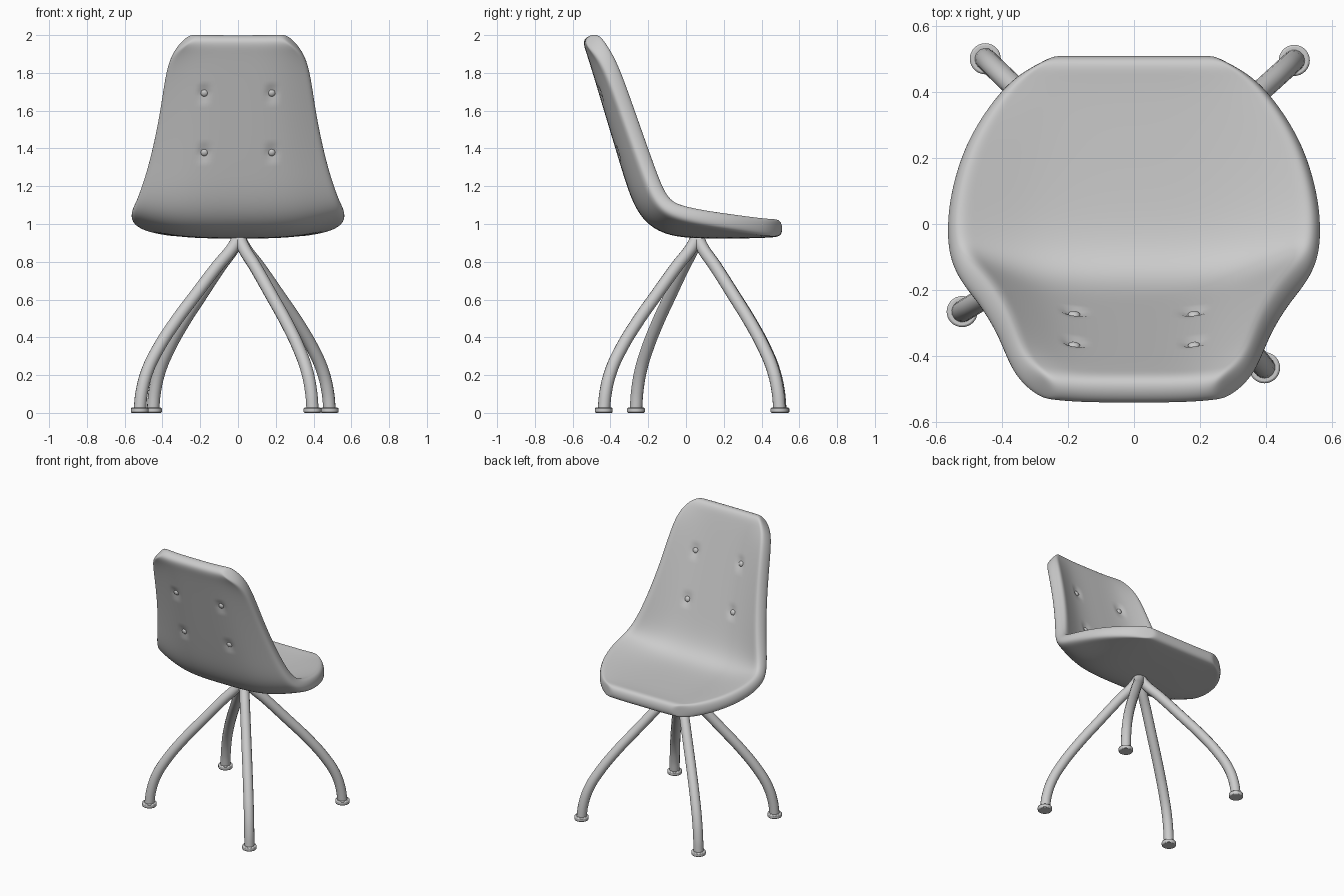
import bpy, bmesh
from mathutils import Vector

if "Cube" in bpy.data.objects:
    bpy.data.objects.remove(bpy.data.objects["Cube"])

# Shell stations from seat edge to top of back: y, z, half width, side lift
ST = [(0.511, 0.98, 0.27, 0), (0.452, 0.975, 0.355, 0.006), (0.38, 0.971, 0.425, 0.02),
      (0.24, 0.969, 0.516, 0.045), (0.06, 0.969, 0.563, 0.075), (-0.08, 0.98, 0.562, 0.10),
      (-0.178, 1.03, 0.545, 0.11), (-0.243, 1.13, 0.515, 0.105), (-0.296, 1.3, 0.463, 0.095),
      (-0.374, 1.56, 0.407, 0.08), (-0.452, 1.82, 0.375, 0.065), (-0.485, 1.925, 0.335, 0.03),
      (-0.511, 1.999, 0.26, 0)]
HALF = [0.3, 0.55, 0.75, 0.89, 1.0]
US = [-u for u in reversed(HALF)] + [0] + HALF


def link(name, mesh):
    ob = bpy.data.objects.new(name, mesh)
    bpy.context.collection.objects.link(ob)
    return ob


def smooth(mesh):
    for p in mesh.polygons:
        p.use_smooth = True


# Seat shell: curved sheet, thickened and rounded
bm = bmesh.new()
rows = []
for i, (y, z, w, lift) in enumerate(ST):
    a, b = ST[max(i - 1, 0)], ST[min(i + 1, len(ST) - 1)]
    t = Vector((0, b[0] - a[0], b[1] - a[1])).normalized()
    n = Vector((0, t.z, -t.y))
    end = 1 if i == 0 else -1 if i == len(ST) - 1 else 0
    rows.append([bm.verts.new(Vector((u * w, y, z)) +
                 n * lift * max(0, (abs(u) - 0.4) / 0.6) ** 1.5 +
                 t * end * 0.016 * (abs(u) == 1)) for u in US])
for r, s in zip(rows, rows[1:]):
    for j in range(len(US) - 1):
        bm.faces.new((r[j], r[j + 1], s[j + 1], s[j]))
bmesh.ops.recalc_face_normals(bm, faces=bm.faces)
me = bpy.data.meshes.new("seat_shell")
bm.to_mesh(me)
bm.free()
shell = link("seat_shell", me)
sol = shell.modifiers.new("thickness", 'SOLIDIFY')
sol.thickness, sol.offset = 0.092, 0
sub = shell.modifiers.new("round", 'SUBSURF')
sub.levels = sub.render_levels = 3
dg = bpy.context.evaluated_depsgraph_get()
dense = bpy.data.meshes.new_from_object(shell.evaluated_get(dg))
shell.modifiers.clear()
shell.data = dense
smooth(dense)
bpy.context.view_layer.update()

# Buttons on both faces of the back, each in a soft dimple
hits = []
for x in (-0.18, 0.18):
    for z in (1.375, 1.69):
        for side in (-1, 1):
            ok, p, n, _ = shell.ray_cast(Vector((x, side * 2, z)), Vector((0, -side, 0)))
            if ok:
                if n.y * side < 0:
                    n = -n
                hits.append((p.copy(), n.copy()))
for k, (p, n) in enumerate(hits):
    for v in dense.vertices:
        d = (v.co - p).length / 0.05
        if d < 1:
            v.co -= n * 0.014 * (1 - d * d) ** 2
    bm = bmesh.new()
    bmesh.ops.create_uvsphere(bm, u_segments=16, v_segments=10, radius=0.019)
    bmesh.ops.scale(bm, vec=(1, 1, 0.6), verts=bm.verts)
    m = bpy.data.meshes.new("button")
    bm.to_mesh(m)
    bm.free()
    smooth(m)
    ob = link("button_%d" % (k + 1), m)
    ob.location = p - n * 0.011
    ob.rotation_euler = n.to_track_quat('Z', 'Y').to_euler()

# Splayed tube legs with round foot pads
APEX = Vector((0.005, 0.06, 0))
PATH = [(0.0, 0.94), (0.05, 0.885), (0.22, 0.775), (0.43, 0.63), (0.65, 0.475), (0.82, 0.335),
        (0.925, 0.22), (0.98, 0.11), (1.0, 0.015)]
FEET = {"front_left": (-0.52, -0.265), "front_right": (0.395, -0.435),
        "back_left": (-0.45, 0.5), "back_right": (0.485, 0.495)}
for name, (fx, fy) in FEET.items():
    foot = Vector((fx, fy, 0))
    cu = bpy.data.curves.new(name + "_leg", 'CURVE')
    cu.dimensions = '3D'
    cu.bevel_depth, cu.bevel_resolution, cu.resolution_u = 0.033, 5, 6
    cu.use_fill_caps = True
    sp = cu.splines.new('BEZIER')
    sp.bezier_points.add(len(PATH) - 1)
    for bp, (t, z) in zip(sp.bezier_points, PATH):
        bp.co = APEX.lerp(foot, t) + Vector((0, 0, z))
        bp.handle_left_type = bp.handle_right_type = 'AUTO'
    link(name + "_leg", cu)
    bpy.ops.mesh.primitive_cylinder_add(vertices=32, radius=0.047, depth=0.028,
                                        location=(fx, fy, 0.014))
    pad = bpy.context.object
    pad.name = name + "_foot_pad"
    bev = pad.modifiers.new("edge", 'BEVEL')
    bev.width, bev.segments = 0.006, 2
    bpy.ops.object.shade_smooth_by_angle()
